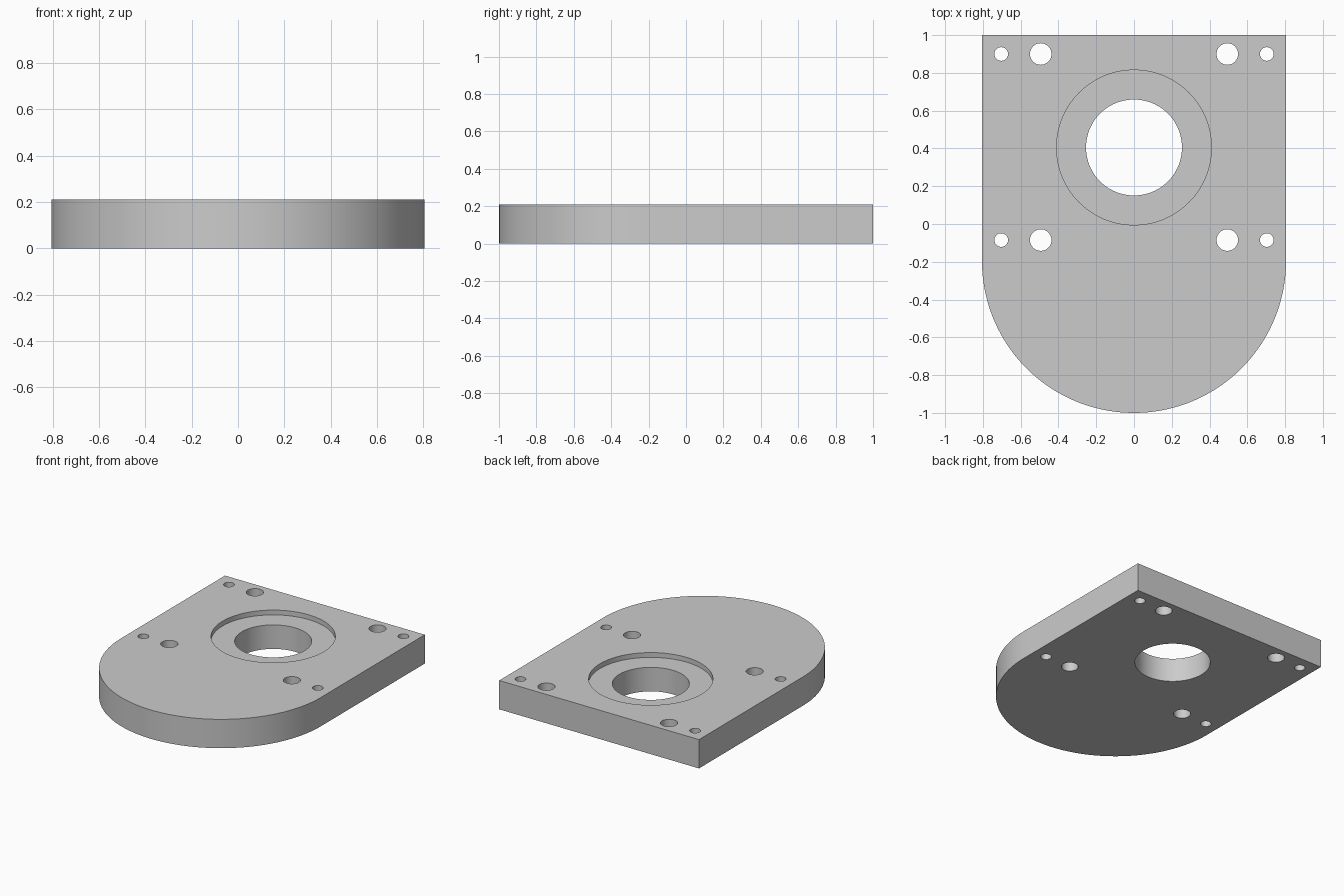
import bpy
import bmesh
from math import pi, cos, sin, radians

cube = bpy.data.objects.get("Cube")
if cube:
    bpy.data.objects.remove(cube, do_unlink=True)

HALF_WIDTH, BACK, ARC_Y, HEIGHT = 0.805, 1.0, -0.195, 0.21
BORE_Y, RECESS_FLOOR = 0.405, 0.175

grey = bpy.data.materials.new("plain grey")
grey.use_nodes = True
colour = (0.6, 0.6, 0.6, 1)
grey.diffuse_color = colour
grey.node_tree.nodes["Principled BSDF"].inputs["Base Color"].default_value = colour


def prism(name, outline, z0, z1):
    """Extrude a flat outline between two heights."""
    bm = bmesh.new()
    face = bm.faces.new([bm.verts.new((x, y, z0)) for x, y in outline])
    top = bmesh.ops.extrude_face_region(bm, geom=[face])["geom"]
    verts = [v for v in top if isinstance(v, bmesh.types.BMVert)]
    bmesh.ops.translate(bm, verts=verts, vec=(0, 0, z1 - z0))
    bmesh.ops.recalc_face_normals(bm, faces=bm.faces)
    mesh = bpy.data.meshes.new(name)
    bm.to_mesh(mesh)
    bm.free()
    obj = bpy.data.objects.new(name, mesh)
    bpy.context.collection.objects.link(obj)
    mesh.materials.append(grey)
    return obj


def arc(cx, cy, radius, start, sweep, steps):
    return [(cx + radius * cos(start + sweep * i / steps),
             cy + radius * sin(start + sweep * i / steps)) for i in range(steps + 1)]


def drill(target, x, y, radius, floor=-0.1, steps=64):
    """Cut a round hole down from the top to the given floor height."""
    cutter = prism("cutter", arc(x, y, radius, 0, 2 * pi, steps)[:-1], floor, HEIGHT + 0.1)
    cutter.hide_render = True
    mod = target.modifiers.new("hole", "BOOLEAN")
    mod.operation, mod.solver, mod.object = "DIFFERENCE", "EXACT", cutter
    bpy.ops.object.modifier_apply(modifier=mod.name)
    bpy.data.objects.remove(cutter, do_unlink=True)


# Plate: square back, half-round front
outline = [(HALF_WIDTH, BACK), (-HALF_WIDTH, BACK)]
outline += arc(0, ARC_Y, HALF_WIDTH, pi, pi, 96)
plate = prism("mounting_plate", outline, 0, HEIGHT)
bpy.ops.object.select_all(action="DESELECT")
bpy.context.view_layer.objects.active = plate
plate.select_set(True)

# Shallow bearing recess and through bore
drill(plate, 0, BORE_Y, 0.41, RECESS_FLOOR, 128)
drill(plate, 0, BORE_Y, 0.254, steps=128)

# Bolt holes and dowel holes, mirrored left and right
for side in (-1, 1):
    for y in (0.9, -0.085):
        drill(plate, side * 0.494, y, 0.057)
        drill(plate, side * 0.703, y, 0.036)

bpy.ops.object.shade_smooth_by_angle(angle=radians(30))
